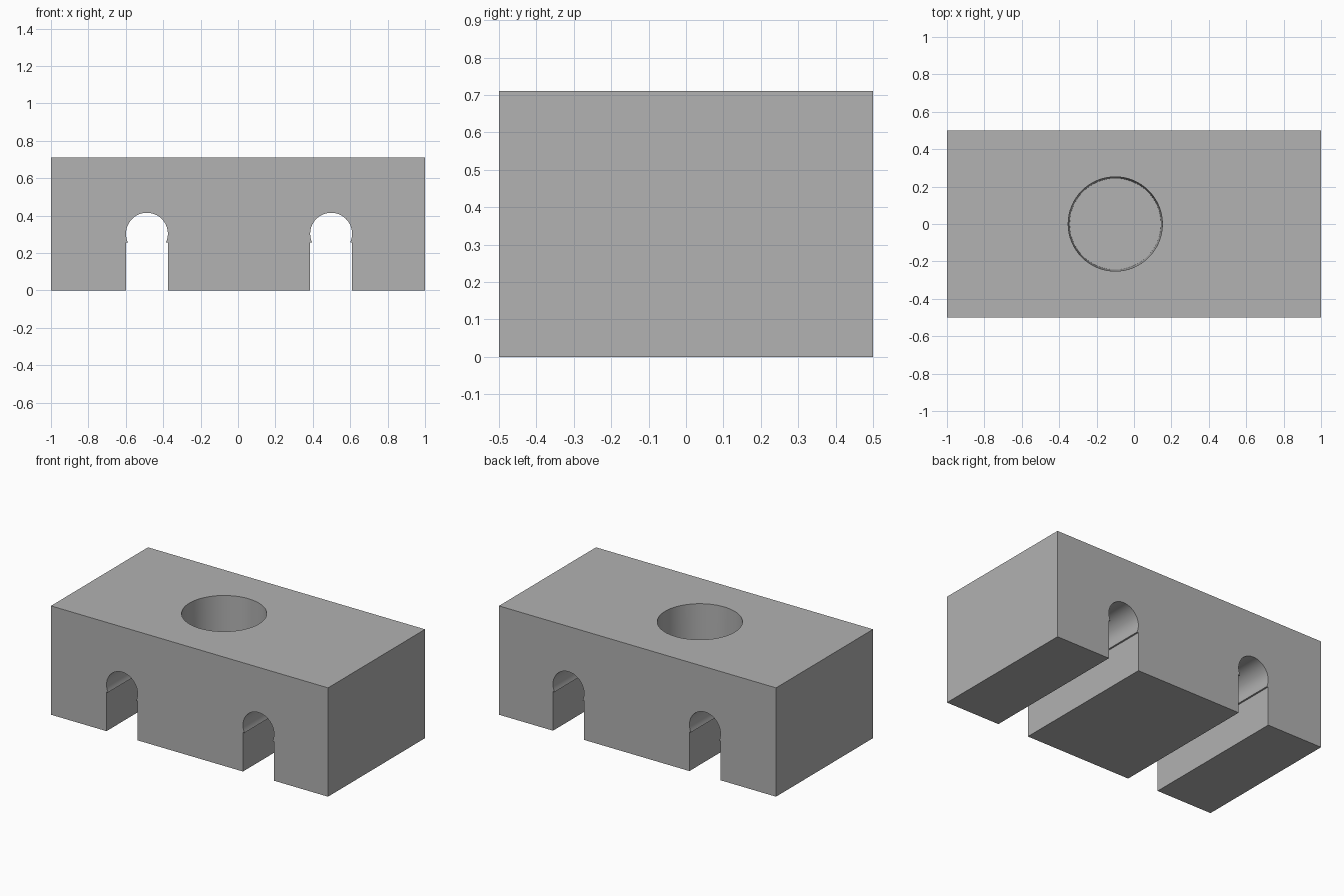
import bpy
import bmesh
from math import cos, sin, asin, pi

old = bpy.data.objects.get("Cube")
if old:
    bpy.data.objects.remove(old, do_unlink=True)

LENGTH, DEPTH, HEIGHT = 2.0, 1.0, 0.71
SLOT_R, SLOT_Z, LIP_Z = 0.112, 0.303, 0.255
SLOT_CENTRES = (-0.487, 0.498)

grey = bpy.data.materials.new("plain_grey")
grey.use_nodes = True
grey.diffuse_color = (0.445, 0.445, 0.445, 1)
grey.node_tree.nodes["Principled BSDF"].inputs["Base Color"].default_value = grey.diffuse_color


def slot_outline(cx, steps=32):
    """Straight channel with a small lip under a round top, left to right."""
    low = asin((LIP_Z - SLOT_Z) / SLOT_R)
    arc = []
    for i in range(steps + 1):
        a = pi - low + (2 * low - pi) * i / steps
        arc.append((cx + SLOT_R * cos(a), SLOT_Z + SLOT_R * sin(a)))
    left, right = cx - SLOT_R, cx + SLOT_R
    return [(left, 0), (left, LIP_Z)] + arc + [(right, LIP_Z), (right, 0)]


# Block: slotted front profile extruded from front to back
profile = [(-LENGTH / 2, 0)]
for centre in SLOT_CENTRES:
    profile += slot_outline(centre)
profile += [(LENGTH / 2, 0), (LENGTH / 2, HEIGHT), (-LENGTH / 2, HEIGHT)]

bm = bmesh.new()
front = bm.faces.new([bm.verts.new((x, -DEPTH / 2, z)) for x, z in profile])
extruded = bmesh.ops.extrude_face_region(bm, geom=[front])["geom"]
back_verts = [v for v in extruded if isinstance(v, bmesh.types.BMVert)]
bmesh.ops.translate(bm, verts=back_verts, vec=(0, DEPTH, 0))
bmesh.ops.recalc_face_normals(bm, faces=bm.faces)
mesh = bpy.data.meshes.new("slotted_block")
bm.to_mesh(mesh)
bm.free()
mesh.materials.append(grey)
block = bpy.data.objects.new("slotted_block", mesh)
bpy.context.collection.objects.link(block)

# Slightly tapered blind hole in the top
HOLE_DEPTH, OVERSHOOT = 0.5, 0.05
TOP_R, FLOOR_R = 0.252, 0.244
bpy.ops.mesh.primitive_cone_add(
    vertices=64, radius1=FLOOR_R,
    radius2=TOP_R + (TOP_R - FLOOR_R) * OVERSHOOT / HOLE_DEPTH,
    depth=HOLE_DEPTH + OVERSHOOT,
    location=(-0.1, 0, HEIGHT + (OVERSHOOT - HOLE_DEPTH) / 2))
cutter = bpy.context.object
cutter.name = "hole_cutter"
cutter.hide_render = True
cutter.data.materials.append(grey)

bpy.ops.object.select_all(action="DESELECT")
block.select_set(True)
bpy.context.view_layer.objects.active = block
hole = block.modifiers.new("round_hole", "BOOLEAN")
hole.operation = "DIFFERENCE"
hole.solver = "EXACT"
hole.object = cutter
bpy.ops.object.modifier_apply(modifier=hole.name)
bpy.data.objects.remove(cutter, do_unlink=True)
bpy.ops.object.shade_smooth_by_angle(angle=pi / 6)
